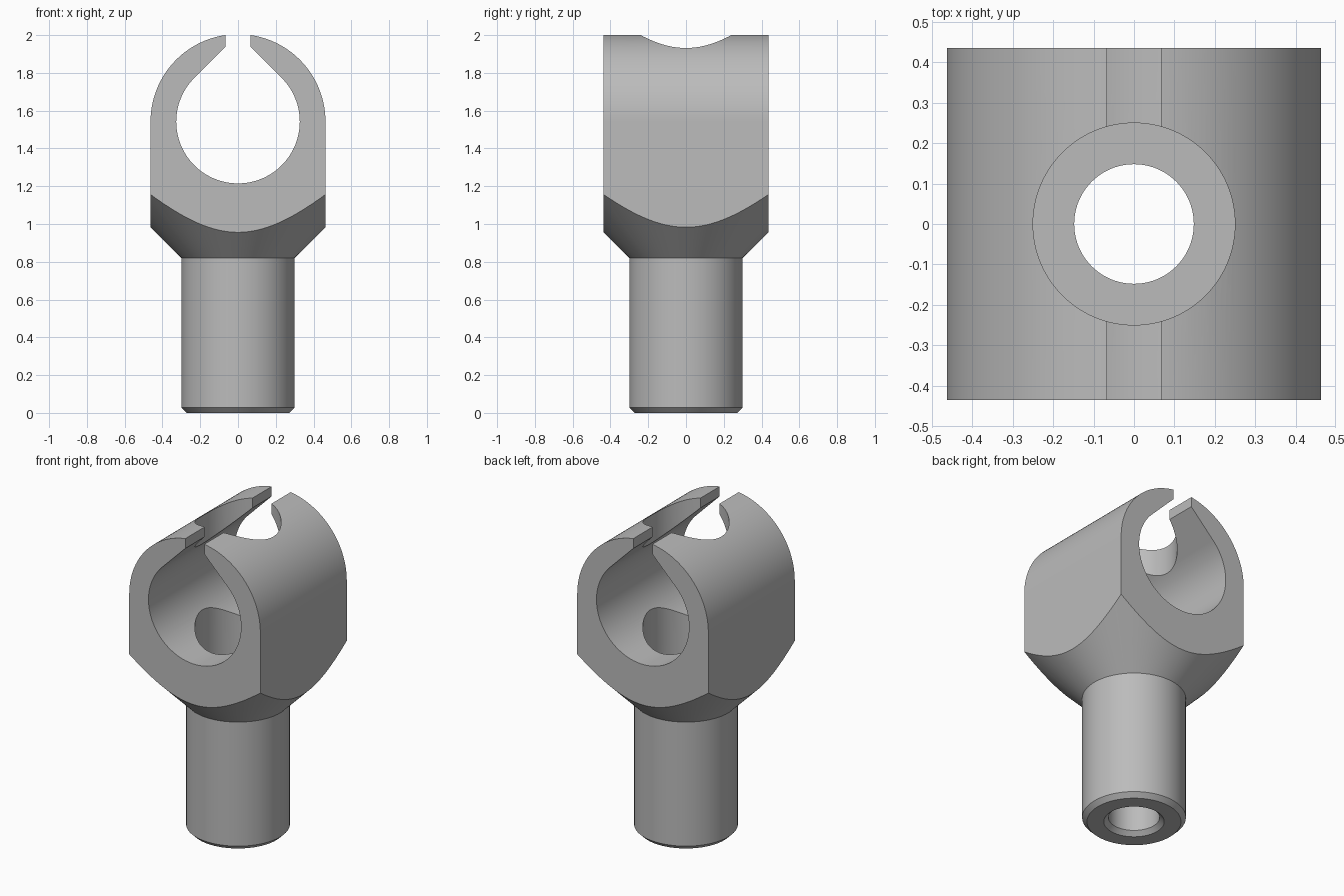
import bpy, bmesh
from math import sin, cos, radians, pi, sqrt

cube = bpy.data.objects.get("Cube")
if cube:
    bpy.data.objects.remove(cube, do_unlink=True)

# Main sizes
HALF_X, HALF_Y = 0.463, 0.436
BORE_Z, BORE_R, SLOT = 1.542, 0.327, 0.067
STEM_R, STEM_TOP = 0.3, 0.82
HOLE_R, POCKET_R, POCKET_FLOOR = 0.148, 0.25, 0.95
SEGMENTS = 128

grey = bpy.data.materials.new("plain grey")
grey.use_nodes = True
colour = (0.5, 0.5, 0.5, 1)
grey.diffuse_color = colour
grey.node_tree.nodes["Principled BSDF"].inputs["Base Color"].default_value = colour


def make_object(name, bm):
    bmesh.ops.recalc_face_normals(bm, faces=bm.faces)
    mesh = bpy.data.meshes.new(name)
    bm.to_mesh(mesh)
    bm.free()
    obj = bpy.data.objects.new(name, mesh)
    mesh.materials.append(grey)
    bpy.context.collection.objects.link(obj)
    return obj


def lathe(name, profile):
    """Solid of revolution about z from (radius, height) points."""
    bm = bmesh.new()
    rings = []
    for r, z in profile:
        rings.append([bm.verts.new((r * cos(2 * pi * i / SEGMENTS),
                                    r * sin(2 * pi * i / SEGMENTS), z))
                      for i in range(SEGMENTS)])
    for low, high in zip(rings, rings[1:]):
        for i in range(SEGMENTS):
            j = (i + 1) % SEGMENTS
            bm.faces.new((low[i], low[j], high[j], high[i]))
    bm.faces.new(rings[0])
    bm.faces.new(rings[-1])
    return make_object(name, bm)


def arc(radius, start, end, steps):
    angles = [radians(start + (end - start) * i / steps) for i in range(steps + 1)]
    return [(radius * cos(a), BORE_Z + radius * sin(a)) for a in angles]


def combine(target, cutter, operation):
    mod = target.modifiers.new(operation, 'BOOLEAN')
    mod.operation, mod.solver, mod.object = operation, 'EXACT', cutter
    bpy.context.view_layer.objects.active = target
    bpy.ops.object.modifier_apply(modifier=mod.name)
    bpy.data.objects.remove(cutter, do_unlink=True)


# Clamp outline: rounded top, keyhole bore opening through a slot
slot_angle = 90 - math_angle if (math_angle := 0) else None
outer_end = (SLOT, BORE_Z + sqrt(HALF_X ** 2 - SLOT ** 2))
throat = (SLOT, BORE_Z + BORE_R * sqrt(2) - SLOT)
right_outer = [p for p in arc(HALF_X, 0, 90, 48) if p[0] > SLOT + 0.003]
right_side = [(HALF_X, -0.1)] + right_outer + [outer_end, throat]
left_side = [(-x, z) for x, z in reversed(right_side)]
outline = right_side + arc(BORE_R, 45, -225, 96) + left_side

bm = bmesh.new()
face = bm.faces.new([bm.verts.new((x, -HALF_Y, z)) for x, z in outline])
extruded = bmesh.ops.extrude_face_region(bm, geom=[face])
moved = [v for v in extruded["geom"] if isinstance(v, bmesh.types.BMVert)]
bmesh.ops.translate(bm, verts=moved, vec=(0, 2 * HALF_Y, 0))
clamp = make_object("clamp_holder", bm)

# Turned envelope: chamfered stem and flared cone under the clamp
envelope = lathe("turned_envelope", [
    (STEM_R - 0.028, 0), (STEM_R, 0.028), (STEM_R, STEM_TOP),
    (STEM_R + 0.5, STEM_TOP + 0.5), (STEM_R + 0.5, 2.2)])
combine(clamp, envelope, 'INTERSECT')

# Stepped hole: chamfered mouth, shank hole and wide pocket
hole = lathe("stepped_hole", [
    (HOLE_R + 0.047, -0.02), (HOLE_R, 0.027), (HOLE_R, POCKET_FLOOR),
    (POCKET_R, POCKET_FLOOR), (POCKET_R, 2.3)])
combine(clamp, hole, 'DIFFERENCE')

# Smooth curved walls while keeping the machined edges crisp
bpy.ops.object.select_all(action='DESELECT')
clamp.select_set(True)
bpy.context.view_layer.objects.active = clamp
bpy.ops.object.shade_smooth_by_angle(angle=radians(25))
